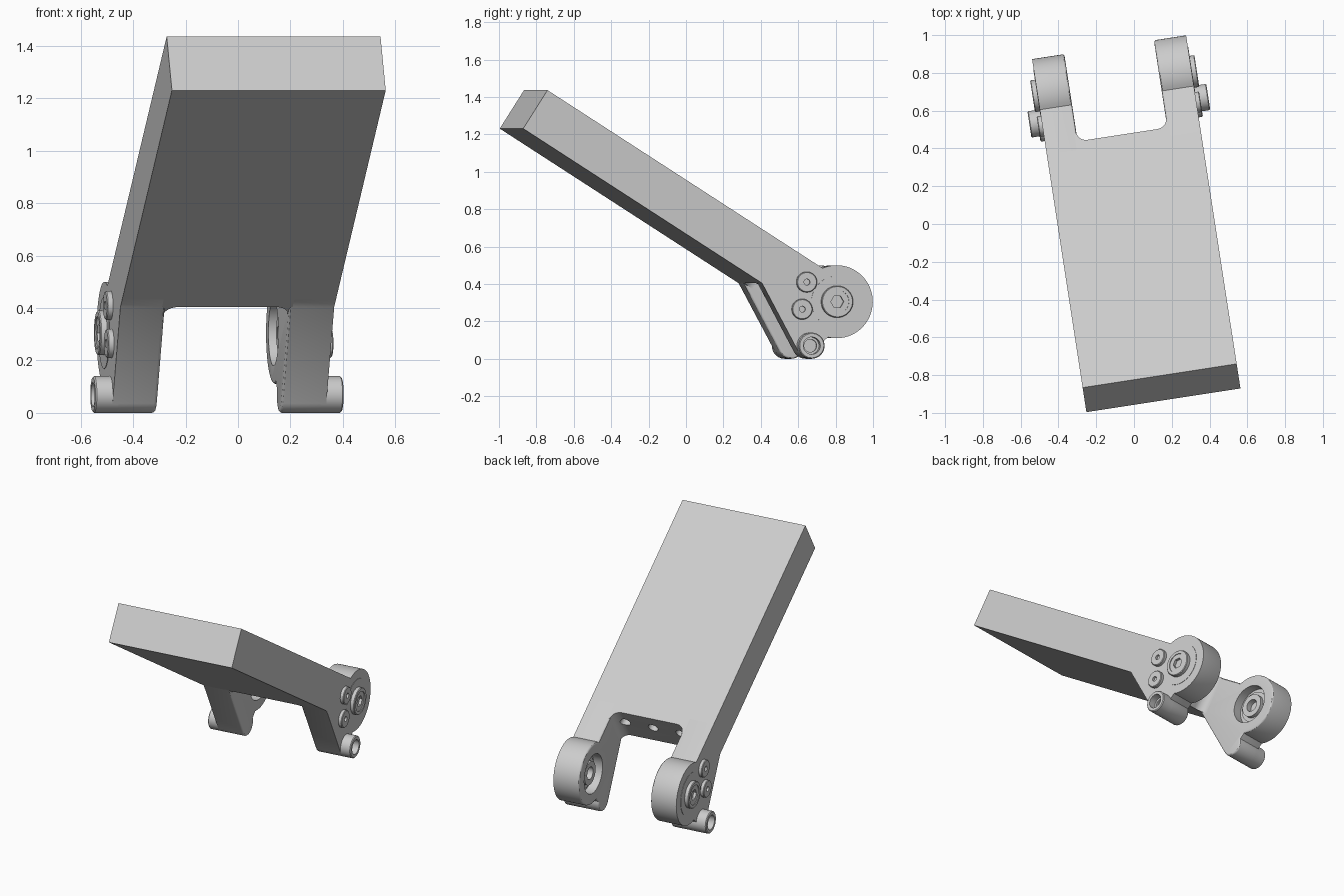
import bpy, bmesh
from math import radians, sin, cos, tau
from mathutils import Matrix, Vector

cube = bpy.data.objects.get("Cube")
if cube:
    bpy.data.objects.remove(cube)

GREY = (0.6, 0.6, 0.6, 1)
metal = bpy.data.materials.new("light_grey_metal")
metal.use_nodes = True
metal.diffuse_color = GREY
metal.node_tree.nodes["Principled BSDF"].inputs["Base Color"].default_value = GREY

MID = 0.012                       # centre of the bracket along the hinge axis
TURN = Matrix.Rotation(radians(8.75), 4, 'Z') @ Matrix.Translation((MID, 0, 0))
TILT = radians(-32.6)
ALONG = Vector((0, cos(TILT), sin(TILT)))      # down the length of the slab
NORMAL = Vector((0, -sin(TILT), cos(TILT)))    # out of its top face
HALF, INNER = 0.4125, 0.24
UNDER, TOP, WALL = 0.527, 0.771, 0.074
HUB, BARREL = (0.75, 0.305), (0.605, 0.07)
HUB_R, BARREL_R = 0.195, 0.07


def finish(name, bm):
    bmesh.ops.remove_doubles(bm, verts=bm.verts, dist=1e-5)
    bmesh.ops.recalc_face_normals(bm, faces=bm.faces)
    bm.transform(TURN)
    mesh = bpy.data.meshes.new(name)
    bm.to_mesh(mesh)
    bm.free()
    mesh.materials.append(metal)
    obj = bpy.data.objects.new(name, mesh)
    bpy.context.collection.objects.link(obj)
    return obj


def prism(name, points, offset, bevel=0.0):
    """Extrude a flat outline by offset; optionally round the starting rim."""
    bm = bmesh.new()
    face = bm.faces.new([bm.verts.new(p) for p in points])
    rim = list(face.edges)
    new = bmesh.ops.extrude_face_region(bm, geom=[face], use_keep_orig=True)["geom"]
    bmesh.ops.translate(bm, vec=offset, verts=[g for g in new if isinstance(g, bmesh.types.BMVert)])
    bmesh.ops.recalc_face_normals(bm, faces=bm.faces)
    if bevel:
        bmesh.ops.bevel(bm, geom=rim, offset=bevel, segments=3, profile=0.5, affect='EDGES')
    return finish(name, bm)


def turned(name, side, centre, profile, sides=48):
    """Lathe (radius, distance) pairs around the sideways axis."""
    bm = bmesh.new()
    rings = []
    for r, w in profile:
        rings.append([bm.verts.new((side * w, centre[0] + r * cos(tau * i / sides),
                                    centre[1] + r * sin(tau * i / sides))) for i in range(sides)])
    for a, b in zip(rings, rings[1:]):
        for i in range(sides):
            j = (i + 1) % sides
            bm.faces.new((a[i], a[j], b[j], b[i]))
    bmesh.ops.dissolve_degenerate(bm, edges=bm.edges, dist=1e-6)
    return finish(name, bm)


def rod(name, side, centre, r, a, b, sides=48):
    return turned(name, side, centre, [(0, a), (r, a), (r, b), (0, b)], sides)


def cut(obj, cutter):
    mod = obj.modifiers.new("cut", 'BOOLEAN')
    mod.operation, mod.solver, mod.object = 'DIFFERENCE', 'EXACT', cutter
    deps = bpy.context.evaluated_depsgraph_get()
    mesh = bpy.data.meshes.new_from_object(obj.evaluated_get(deps))
    obj.modifiers.clear()
    obj.data = mesh
    bpy.data.objects.remove(cutter)


def arc(centre, r, start, end, steps):
    return [(centre[0] + r * cos(radians(start + (end - start) * i / steps)),
             centre[1] + r * sin(radians(start + (end - start) * i / steps)))
            for i in range(steps + 1)]


def slab_point(u, s, t):
    return Vector((u, 0, 0)) + ALONG * s + NORMAL * t


# Slab with filleted corners at the slot
FIL = 0.055
fillet = arc((INNER - FIL, WALL + FIL), FIL, 0, -90, 8)
outline = [(HALF, -1.46), (HALF, WALL + FIL)] + fillet
outline += [(-u, s) for u, s in reversed(outline)]
slab = prism("slab", [slab_point(u, s, UNDER) for u, s in outline], NORMAL * (TOP - UNDER))

# Screw holes in the slot wall
for u in (-0.185, 0, 0.185):
    bm = bmesh.new()
    centre = slab_point(u, WALL, (UNDER + TOP) / 2 + 0.02)
    place = Matrix.Translation(centre) @ ALONG.to_track_quat('Z', 'Y').to_matrix().to_4x4()
    bmesh.ops.create_cone(bm, cap_ends=True, segments=32, radius1=0.032, radius2=0.032,
                          depth=0.16, matrix=place)
    cut(slab, finish("hole_cutter", bm))

# Side outline of a leg: slab root, lower barrel, hinge hub
root = [slab_point(0, s, t) for s, t in ((0.02, TOP), (0.02, UNDER), (WALL, UNDER))]
leg_outline = [(p.y, p.z) for p in root]
leg_outline += arc(BARREL, BARREL_R, 209, 375, 16) + arc(HUB, HUB_R, -104, 113, 40)

for side, label in ((1, "left"), (-1, "right")):
    leg = prism(label + "_leg", [(side * INNER, v, z) for v, z in leg_outline],
                (side * (HALF - INNER), 0, 0), bevel=0.012)

    # Bearing pocket on the inner face
    cut(leg, rod("pocket_cutter", side, HUB, 0.125, INNER - 0.05, INNER + 0.06))
    turned(label + "_bearing", side, HUB,
           [(0.04, 0.31), (0.04, 0.262), (0.075, 0.262), (0.075, 0.285), (0.1, 0.285), (0.1, 0.31)])

    # Thin cover ring and hinge screw with hex socket on the outer face
    rod(label + "_cover", side, HUB, 0.137, HALF - 0.01, HALF + 0.002)
    screw = turned(label + "_hinge_screw", side, HUB,
                   [(0, 0.4), (0.085, 0.4), (0.085, 0.436), (0.081, 0.44),
                    (0.062, 0.44), (0.062, 0.435), (0, 0.435)])
    cut(screw, rod("hex_cutter", side, HUB, 0.035, 0.417, 0.46, sides=6))

    # Small flanged studs
    for n, centre in enumerate(((0.586, 0.41), (0.561, 0.265))):
        turned(f"{label}_stud_{n + 1}", side, centre,
               [(0, 0.4), (0.055, 0.4), (0.055, 0.431), (0.051, 0.435),
                (0.016, 0.435), (0.016, 0.42), (0, 0.42)], 32)

    # Hollow barrel at the foot
    turned(label + "_barrel", side, BARREL,
           [(0, 0.39), (BARREL_R, 0.39), (BARREL_R, 0.474), (0.065, 0.479),
            (0.046, 0.479), (0.046, 0.43), (0.034, 0.43), (0.034, 0.415), (0, 0.415)], 40)

# Smooth round surfaces, sharp edges kept
bpy.ops.object.select_all(action='DESELECT')
for obj in bpy.context.collection.objects:
    if obj.type == 'MESH' and metal.name in obj.data.materials:
        obj.select_set(True)
        bpy.context.view_layer.objects.active = obj
bpy.ops.object.shade_smooth_by_angle(angle=radians(30))
